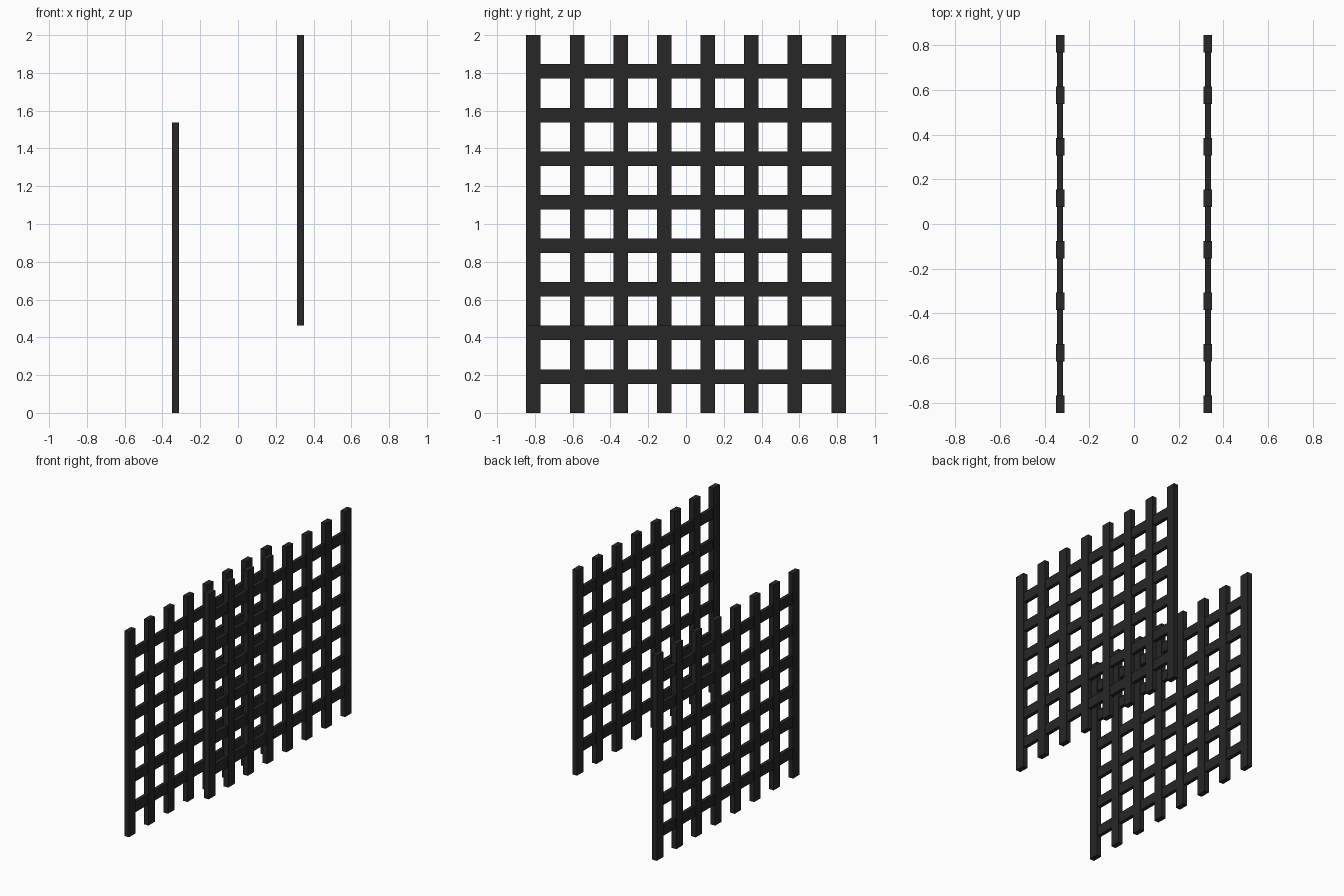
import bpy, bmesh
from mathutils import Matrix, Vector

if "Cube" in bpy.data.objects:
    bpy.data.objects.remove(bpy.data.objects["Cube"])

U = 1 / 13            # bar width; bars repeat every 3 U
PITCH = 3 * U
HEIGHT = 20 * U       # panel height
WIDTH = 22 * U        # panel width

mat = bpy.data.materials.new("dark_metal")
mat.diffuse_color = (0.02, 0.02, 0.02, 1)
mat.use_nodes = True
mat.node_tree.nodes["Principled BSDF"].inputs["Base Color"].default_value = mat.diffuse_color


def bars(name, boxes):
    """One object made of boxes given as (centre, size)."""
    bm = bmesh.new()
    for centre, size in boxes:
        m = Matrix.Translation(centre) @ Matrix.Diagonal(Vector(size)).to_4x4()
        bmesh.ops.create_cube(bm, size=1, matrix=m)
    mesh = bpy.data.meshes.new(name)
    bm.to_mesh(mesh)
    bm.free()
    mesh.materials.append(mat)
    obj = bpy.data.objects.new(name, mesh)
    bpy.context.collection.objects.link(obj)
    return obj


def panel(side, x, z0):
    # eight upright bars
    bars(side + "_upright_bars",
         [((x, (i - 3.5) * PITCH, z0 + HEIGHT / 2), (U / 2, U, HEIGHT)) for i in range(8)])
    # six thinner cross bars, ends just inside the outer uprights
    bars(side + "_cross_bars",
         [((x, 0, z0 + 2.5 * U + k * PITCH), (0.027, WIDTH - 0.004, U)) for k in range(6)])


# low left panel and raised right panel
panel("left", -0.331, 0)
panel("right", 0.331, 2 * PITCH)
